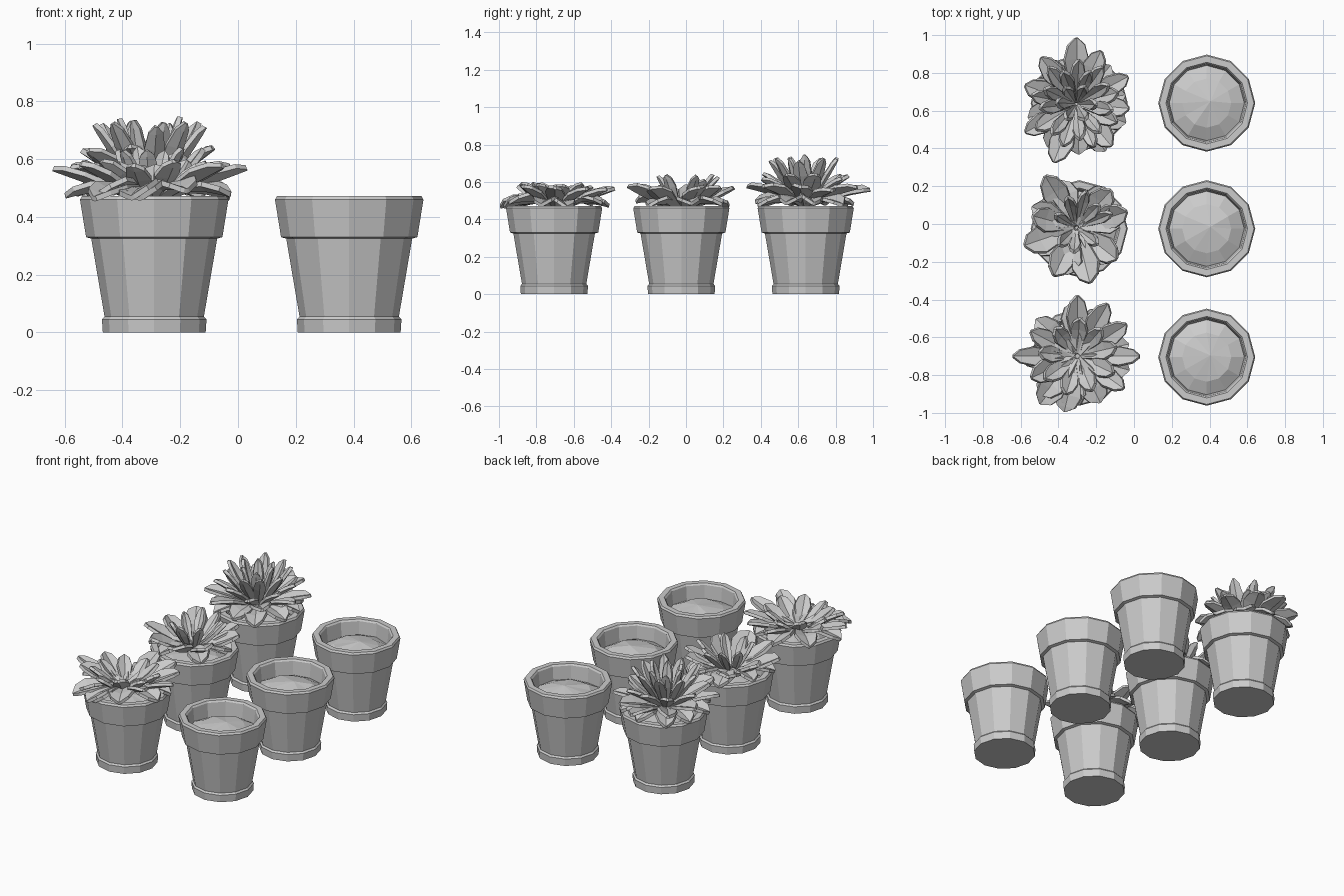
import bpy, bmesh, math, random
from mathutils import Vector

random.seed(4)
cube = bpy.data.objects.get("Cube")
if cube:
    bpy.data.objects.remove(cube, do_unlink=True)

grey = bpy.data.materials.new("plain_grey")
grey.use_nodes = True
grey.diffuse_color = (0.6, 0.6, 0.6, 1)
grey.node_tree.nodes["Principled BSDF"].inputs["Base Color"].default_value = (0.6, 0.6, 0.6, 1)

SIDES = 12


def finish(bm, name, location):
    bmesh.ops.recalc_face_normals(bm, faces=bm.faces)
    mesh = bpy.data.meshes.new(name)
    bm.to_mesh(mesh)
    bm.free()
    mesh.materials.append(grey)
    obj = bpy.data.objects.new(name, mesh)
    obj.location = location
    bpy.context.collection.objects.link(obj)
    return obj


def lathe(bm, profile, wobble=0.0):
    """Turn (radius, height) points into stacked rings; returns the rings."""
    rings = []
    for r, z in profile:
        ring = []
        for i in range(SIDES):
            a = math.tau * i / SIDES
            ring.append(bm.verts.new((r * math.cos(a), r * math.sin(a),
                                      z + random.uniform(-wobble, wobble))))
        rings.append(ring)
    for lo, hi in zip(rings, rings[1:]):
        for i in range(SIDES):
            j = (i + 1) % SIDES
            bm.faces.new((lo[i], lo[j], hi[j], hi[i]))
    return rings


def make_pot(name, location):
    # foot, tapered body, collar, rim and inner wall
    bm = bmesh.new()
    rings = lathe(bm, [(0.178, 0), (0.181, 0.045), (0.172, 0.055), (0.218, 0.325),
                       (0.236, 0.33), (0.257, 0.46), (0.25, 0.472), (0.216, 0.472),
                       (0.208, 0.462), (0.195, 0.34)])
    bm.faces.new(rings[0][::-1])
    bm.faces.new(rings[-1])
    finish(bm, name, location)


def make_soil(name, location):
    # lumpy shallow dome
    bm = bmesh.new()
    rings = lathe(bm, [(0.202, 0.375), (0.13, 0.41)], 0.006)
    top = bm.verts.new((0.02, 0.01, 0.43))
    for i in range(SIDES):
        bm.faces.new((rings[1][i], rings[1][(i + 1) % SIDES], top))
    finish(bm, name, location)


# leaf outline: position along the leaf, half-width share
OUTLINE = [(0, 0.25), (0.35, 0.65), (0.68, 1), (0.9, 0.7), (1, 0.12)]


def add_leaf(bm, angle, reach, width, base_z, tip_z, bend):
    """A folded spoon-shaped leaf running outward from the stem."""
    a = math.radians(angle)
    out = Vector((math.cos(a), math.sin(a), 0))
    side = Vector((-math.sin(a), math.cos(a), 0))
    start = out * 0.015 + Vector((0, 0, base_z))
    run = out * reach + Vector((0, 0, tip_z)) - start
    up = side.cross(run).normalized()
    if up.z < 0:
        up = -up
    roll = random.uniform(-0.25, 0.25)
    rows = []
    for t, w in OUTLINE:
        mid = start + run * t + up * (bend * 4 * t * (1 - t))
        half = width * w / 2
        across = (side + up * roll) * half
        fold = up * half * 0.35
        rows.append([bm.verts.new(p) for p in (mid - across + fold, mid, mid + across + fold)])
    for lo, hi in zip(rows, rows[1:]):
        for k in range(2):
            bm.faces.new((lo[k], lo[k + 1], hi[k + 1], hi[k]))


def make_plant(name, location, layers):
    bm = bmesh.new()
    for leaves, width, base_z, tip_z, bend in layers:
        for angle, reach in leaves:
            add_leaf(bm, angle, reach, width * random.uniform(0.9, 1.1), base_z,
                     tip_z + random.uniform(-0.015, 0.015), bend)
    obj = finish(bm, name, location)
    thick = obj.modifiers.new("leaf_thickness", "SOLIDIFY")
    thick.thickness = 0.018
    thick.offset = 0


def ring(count, reach, turn=0):
    """Evenly spread leaves with a little irregularity."""
    return [(turn + 360 * i / count + random.uniform(-7, 7),
             reach * random.uniform(0.93, 1.07)) for i in range(count)]


# six pots in two columns
for row, y in (("front", -0.705), ("middle", -0.025), ("back", 0.64)):
    for column, x in (("planted", -0.29), ("empty", 0.385)):
        make_pot(f"{row}_{column}_pot", (x, y, 0))
        make_soil(f"{row}_{column}_soil", (x, y, 0))

# wide cup-shaped plant
make_plant("front_plant", (-0.3, -0.7, 0), [
    (ring(9, 0.29, 20) + [(257, 0.3), (232, 0.32)], 0.14, 0.48, 0.475, 0.02),
    ([(0, 0.33), (33, 0.31), (60, 0.32), (90, 0.32), (180, 0.34), (152, 0.28),
      (325, 0.3), (205, 0.27)], 0.11, 0.45, 0.57, 0.0),
    (ring(9, 0.2, 10), 0.09, 0.45, 0.585, -0.01),
])

# loose plant with broad outer leaves
make_plant("middle_plant", (-0.305, -0.02, 0), [
    (ring(7, 0.26, 5), 0.14, 0.47, 0.485, 0.02),
    ([(121, 0.32), (47, 0.27), (18, 0.28), (284, 0.3), (322, 0.27), (245, 0.28),
      (199, 0.29), (165, 0.24)], 0.14, 0.45, 0.57, -0.01),
    ([(148, 0.13), (105, 0.17), (75, 0.2), (45, 0.17), (22, 0.2), (322, 0.14),
      (225, 0.13), (265, 0.13)], 0.06, 0.45, 0.625, -0.01),
])

# tall dense plant
make_plant("back_plant", (-0.305, 0.635, 0), [
    (ring(10, 0.28, 15), 0.13, 0.49, 0.48, 0.02),
    ([(90, 0.35), (65, 0.31), (28, 0.31), (355, 0.28), (310, 0.29), (249, 0.33),
      (209, 0.31), (160, 0.29), (127, 0.31)], 0.12, 0.47, 0.565, 0.01),
    (ring(9, 0.24, 10), 0.085, 0.48, 0.63, 0.0),
    (ring(9, 0.19, 30), 0.07, 0.48, 0.72, -0.01),
    (ring(6, 0.1, 0), 0.06, 0.48, 0.735, -0.01),
])
